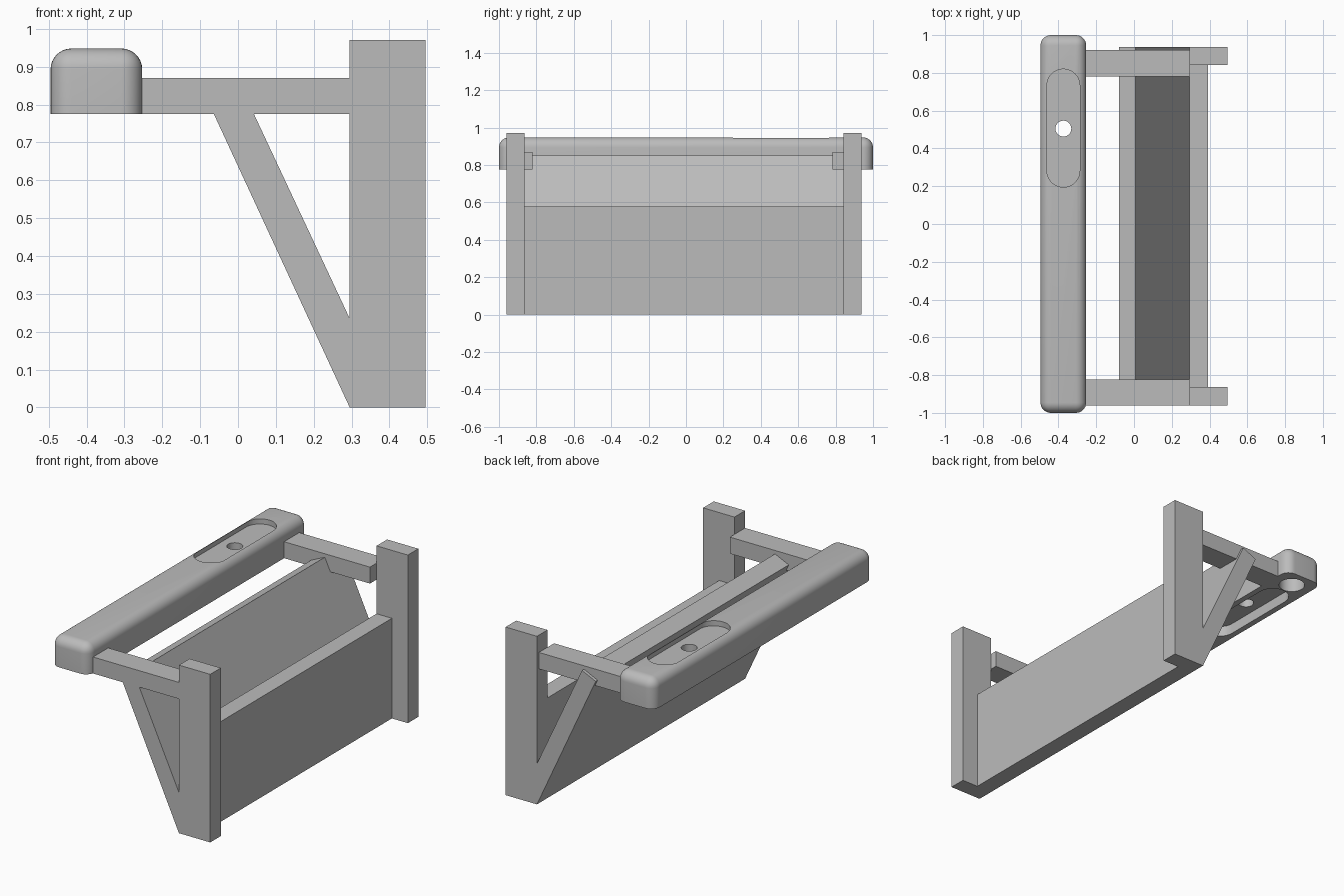
import bpy, bmesh, math

if "Cube" in bpy.data.objects:
    bpy.data.objects.remove(bpy.data.objects["Cube"])

mat = bpy.data.materials.new("light_grey")
mat.diffuse_color = (0.5, 0.5, 0.5, 1)
mat.use_nodes = True
mat.node_tree.nodes["Principled BSDF"].inputs["Base Color"].default_value = mat.diffuse_color


def extrude(name, points, axis, lo, hi):
    """Prism from a 2D profile: axis 'y' uses (x, z) points, axis 'z' uses (x, y)."""
    bm = bmesh.new()
    place = (lambda a, b: (a, lo, b)) if axis == 'y' else (lambda a, b: (a, b, lo))
    face = bm.faces.new([bm.verts.new(place(*p)) for p in points])
    moved = bmesh.ops.extrude_face_region(bm, geom=[face])['geom']
    shift = (0, hi - lo, 0) if axis == 'y' else (0, 0, hi - lo)
    bmesh.ops.translate(bm, vec=shift, verts=[v for v in moved if isinstance(v, bmesh.types.BMVert)])
    bmesh.ops.recalc_face_normals(bm, faces=bm.faces)
    me = bpy.data.meshes.new(name)
    bm.to_mesh(me)
    bm.free()
    me.materials.append(mat)
    ob = bpy.data.objects.new(name, me)
    bpy.context.collection.objects.link(ob)
    return ob


def box(name, x, y, z):
    return extrude(name, [(x[0], z[0]), (x[1], z[0]), (x[1], z[1]), (x[0], z[1])], 'y', *y)


def slot(cx, y0, y1, r, n=20):
    """Outline with two round ends; a circle when y1 - y0 equals 2r."""
    pts = []
    for i in range(2 * n + 2):
        upper = i <= n
        a = math.pi * (i if upper else i - 1) / n
        pts.append((cx + r * math.cos(a), (y1 - r if upper else y0 + r) + r * math.sin(a)))
    if y1 - y0 <= 2 * r + 1e-6:
        pts = [(cx + r * math.cos(t * math.pi / n), (y0 + y1) / 2 + r * math.sin(t * math.pi / n))
               for t in range(2 * n)]
    return pts


# Rounded front bar, flat underneath
bar = box("front_bar", (-0.495, -0.253), (-1, 1), (0.775, 0.948))
bm = bmesh.new()
bm.from_mesh(bar.data)
edges = [e for e in bm.edges if max(v.co.z for v in e.verts) > 0.9]
bmesh.ops.bevel(bm, geom=edges, offset=0.055, segments=8, profile=0.5, affect='EDGES')
bm.to_mesh(bar.data)
bm.free()

# Recesses and holes in the bar
CX = -0.374
cutters = [
    extrude("top_recess_cutter", slot(CX, 0.195, 0.82, 0.087), 'z', 0.918, 1.0),
    extrude("under_recess_cutter", slot(CX, 0.195, 0.82, 0.087), 'z', 0.7, 0.835),
    extrude("through_hole_cutter", slot(CX, 0.463, 0.547, 0.042), 'z', 0.7, 1.0),
    extrude("end_hole_cutter", slot(CX, 0.82 + 0.005, 0.965, 0.07), 'z', 0.7, 0.875),
    extrude("far_hole_cutter", slot(CX, -0.965, -0.825, 0.07), 'z', 0.7, 0.875),
]
bpy.context.view_layer.objects.active = bar
for c in cutters:
    m = bar.modifiers.new(c.name, 'BOOLEAN')
    m.object, m.operation, m.solver = c, 'DIFFERENCE', 'EXACT'
    bpy.ops.object.modifier_apply(modifier=m.name)
for c in cutters:
    bpy.data.objects.remove(c)
bar.select_set(True)
bpy.ops.object.shade_smooth_by_angle(angle=math.radians(30))

# Rear posts and the arms that carry the bar
for side, post_y, arm_y in (("left", (-0.96, -0.863), (-0.96, -0.822)),
                            ("right", (0.842, 0.938), (0.782, 0.92))):
    box(side + "_post", (0.295, 0.495), post_y, (0, 0.97))
    box(side + "_arm", (-0.253, 0.295), arm_y, (0.775, 0.87))

# Upright panel between the posts
box("upright_panel", (0.295, 0.393), (-0.863, 0.842), (0, 0.578))

# Sloping panel with a square-cut top edge
extrude("sloping_panel", [(0.295, 0), (0.295, 0.235), (0.007, 0.85), (-0.08, 0.81)],
        'y', -0.96, 0.938)
